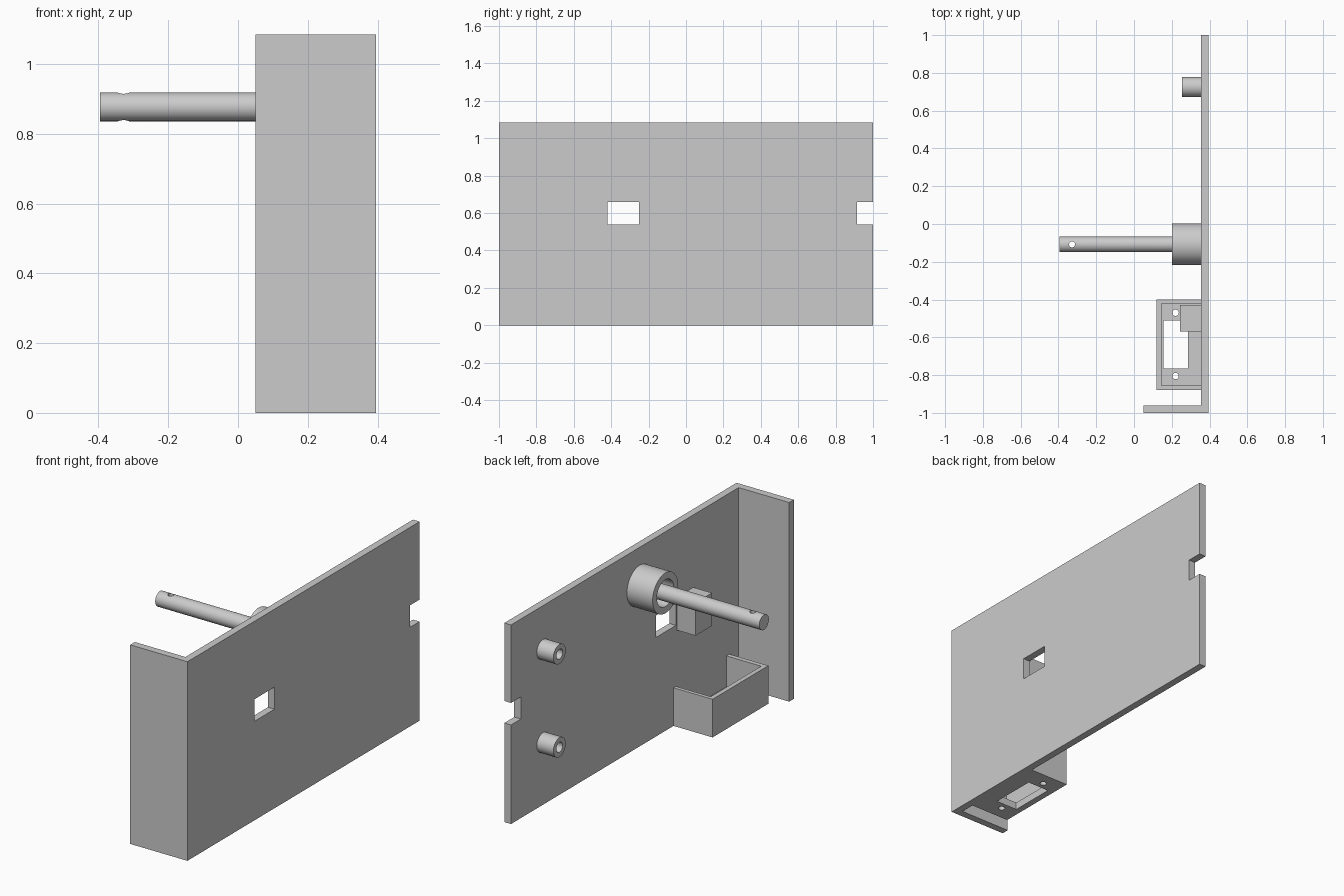
import bpy
import bmesh
import math
from mathutils import Matrix, Vector

if "Cube" in bpy.data.objects:
    bpy.data.objects.remove(bpy.data.objects["Cube"], do_unlink=True)

grey = bpy.data.materials.new("light grey")
grey.use_nodes = True
grey.diffuse_color = (0.6, 0.6, 0.6, 1)
grey.node_tree.nodes["Principled BSDF"].inputs["Base Color"].default_value = (0.6, 0.6, 0.6, 1)


def finish(name, bm):
    mesh = bpy.data.meshes.new(name)
    bmesh.ops.recalc_face_normals(bm, faces=bm.faces)
    bm.to_mesh(mesh)
    bm.free()
    mesh.materials.append(grey)
    obj = bpy.data.objects.new(name, mesh)
    bpy.context.collection.objects.link(obj)
    return obj


def box(name, xs, ys, zs):
    """Block given by its range on each axis."""
    bm = bmesh.new()
    size = [r[1] - r[0] for r in (xs, ys, zs)]
    mid = [(r[0] + r[1]) / 2 for r in (xs, ys, zs)]
    bmesh.ops.create_cube(bm, size=1, matrix=Matrix.Translation(mid) @ Matrix.Diagonal(size + [1]))
    return finish(name, bm)


def rod(name, start, end, radius, sides=48):
    """Cylinder between two points."""
    a, b = Vector(start), Vector(end)
    turn = (b - a).to_track_quat("Z", "Y").to_matrix().to_4x4()
    bm = bmesh.new()
    bmesh.ops.create_cone(bm, cap_ends=True, segments=sides, radius1=radius, radius2=radius,
                          depth=(b - a).length, matrix=Matrix.Translation((a + b) / 2) @ turn)
    return finish(name, bm)


def cut(target, *cutters):
    """Subtract the cutters from the target and discard them."""
    bpy.context.view_layer.objects.active = target
    for cutter in cutters:
        cutter.hide_render = True
        mod = target.modifiers.new("cut", "BOOLEAN")
        mod.operation = "DIFFERENCE"
        mod.solver = "EXACT"
        mod.object = cutter
        bpy.ops.object.modifier_apply(modifier=mod.name)
        bpy.data.objects.remove(cutter, do_unlink=True)


def smooth(obj):
    bpy.ops.object.select_all(action="DESELECT")
    obj.select_set(True)
    bpy.context.view_layer.objects.active = obj
    bpy.ops.object.shade_smooth_by_angle(angle=math.radians(35))


INNER, OUTER, HEIGHT = 0.355, 0.395, 1.085

# L-shaped side panel with front flange, extruded from its plan
bm = bmesh.new()
plan = [(OUTER, -1), (OUTER, 1), (INNER, 1), (INNER, -0.96), (0.05, -0.96), (0.05, -1)]
face = bm.faces.new([bm.verts.new((x, y, 0)) for x, y in plan])
top = bmesh.ops.extrude_face_region(bm, geom=[face])["geom"]
bmesh.ops.translate(bm, vec=(0, 0, HEIGHT), verts=[v for v in top if isinstance(v, bmesh.types.BMVert)])
panel = finish("side_panel", bm)

# Window and rear notch in the panel
cut(panel,
    box("window_cutter", (0.3, 0.45), (-0.42, -0.25), (0.54, 0.66)),
    box("notch_cutter", (0.3, 0.45), (0.915, 1.1), (0.54, 0.66)))

# Open tray at the foot of the panel, with a slot and two screw holes
tray = box("tray", (0.12, INNER), (-0.88, -0.4), (0, 0.208))
cut(tray,
    box("cavity_cutter", (0.145, 0.4), (-0.855, -0.42), (0.04, 0.3)),
    box("slot_cutter", (0.155, 0.285), (-0.765, -0.51), (-0.1, 0.1)),
    *[rod("hole_cutter", (0.22, y, -0.1), (0.22, y, 0.1), 0.017, 24) for y in (-0.805, -0.47)])

# Block beside the window
box("window_block", (0.243, INNER), (-0.57, -0.43), (0.51, 0.69))

# Hollow hub and the shaft running out of it
AY, AZ = -0.108, 0.877
hub = rod("shaft_hub", (0.2, AY, AZ), (INNER, AY, AZ), 0.11, 64)
cut(hub, rod("bore_cutter", (0.1, AY, AZ), (0.4, AY, AZ), 0.073))
smooth(hub)

shaft = rod("shaft", (-0.395, AY, AZ), (INNER, AY, AZ), 0.041)
cut(shaft, rod("pin_hole_cutter", (-0.328, AY, 0.7), (-0.328, AY, 1), 0.016, 24))
smooth(shaft)

# Two hollow standoffs near the rear
for label, z in (("lower", 0.34), ("upper", 0.848)):
    standoff = rod(label + "_standoff", (0.255, 0.725, z), (INNER, 0.725, z), 0.053)
    cut(standoff, rod("standoff_cutter", (0.2, 0.725, z), (0.4, 0.725, z), 0.027, 32))
    smooth(standoff)
